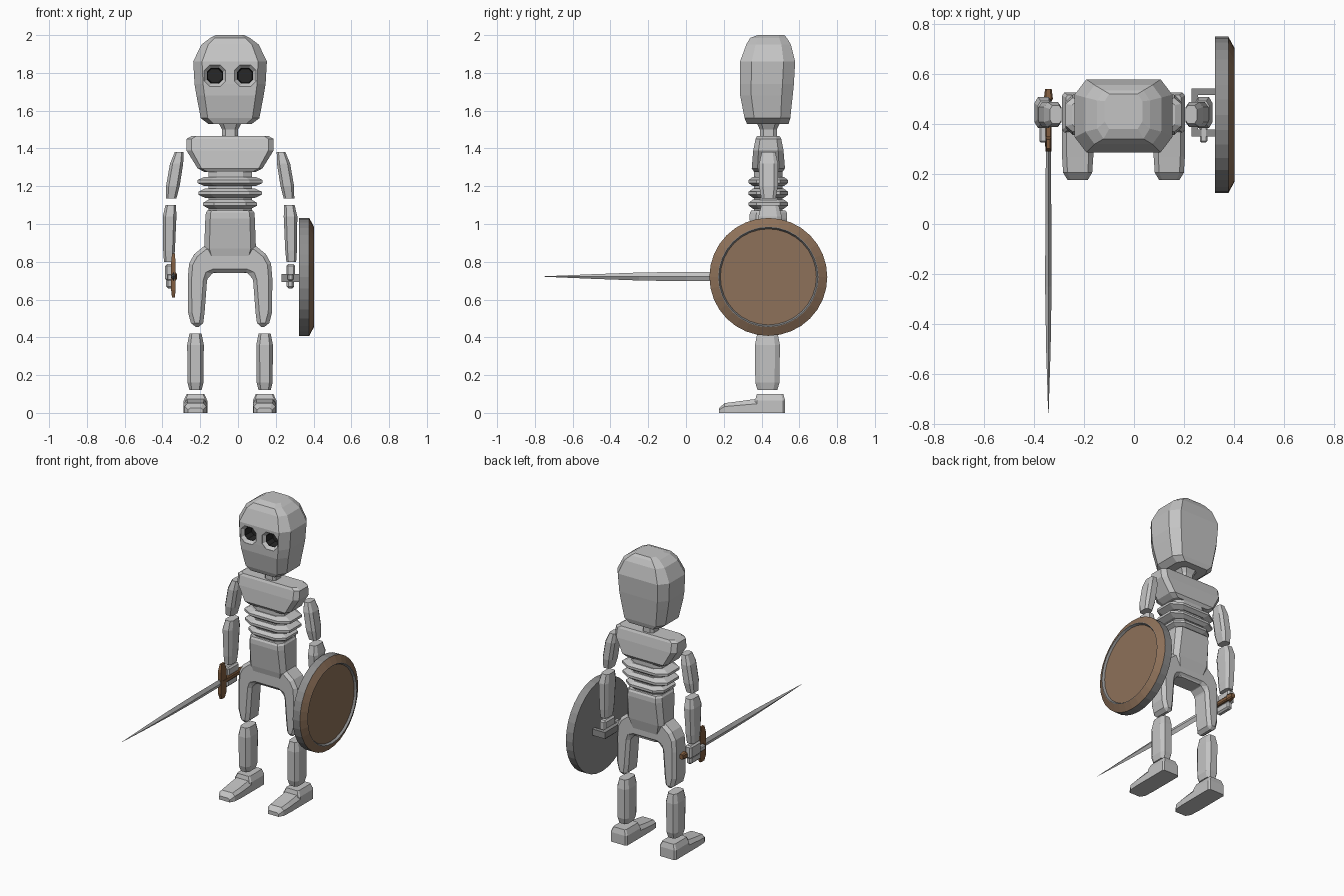
import bpy, bmesh, math

if "Cube" in bpy.data.objects:
    bpy.data.objects.remove(bpy.data.objects["Cube"])

C, Y = -0.042, 0.436          # body centre in x and y


def mat(name, rgb):
    m = bpy.data.materials.new(name)
    m.diffuse_color = (*rgb, 1)
    m.use_nodes = True
    m.node_tree.nodes["Principled BSDF"].inputs["Base Color"].default_value = m.diffuse_color
    return m


BONE = mat("pale grey", (0.55, 0.55, 0.55))
DARK = mat("socket black", (0.02, 0.02, 0.02))
IRON = mat("iron grey", (0.27, 0.27, 0.27))
WOOD = mat("shield wood", (0.27, 0.165, 0.10))
HILT = mat("hilt brown", (0.22, 0.11, 0.05))


def octagon(cx, cy, hx, hy, fx=0.4, fy=0.4):
    """Chamfered rectangle outline."""
    a, b = hx * (1 - fx), hy * (1 - fy)
    return [(cx + p, cy + q) for p, q in
            [(a, -hy), (hx, -b), (hx, b), (a, hy), (-a, hy), (-hx, b), (-hx, -b), (-a, -hy)]]


def circle(cx, cy, r, n):
    return [(cx + r * math.cos(2 * math.pi * i / n), cy + r * math.sin(2 * math.pi * i / n)) for i in range(n)]


def rect(cx, cy, hx, hy):
    return [(cx - hx, cy - hy), (cx + hx, cy - hy), (cx + hx, cy + hy), (cx - hx, cy + hy)]


def loft(name, sections, mats, axis="Z", rule=None, bevel=0):
    """Closed skin through (height, outline) sections stacked along an axis."""
    place = {"Z": lambda a, b, h: (a, b, h),
             "Y": lambda a, b, h: (a, h, b),
             "X": lambda a, b, h: (h, a, b)}[axis]
    bm = bmesh.new()
    rings = [[bm.verts.new(place(a, b, h)) for a, b in o] for h, o in sections]
    for r0, r1 in zip(rings, rings[1:]):
        for i in range(len(r0)):
            j = (i + 1) % len(r0)
            bm.faces.new((r0[i], r0[j], r1[j], r1[i]))
    bm.faces.new(rings[0])
    bm.faces.new(rings[-1])
    bmesh.ops.recalc_face_normals(bm, faces=bm.faces)
    if rule:
        for f in bm.faces:
            f.material_index = rule(f.calc_center_median())
    me = bpy.data.meshes.new(name)
    bm.to_mesh(me)
    bm.free()
    for m in mats:
        me.materials.append(m)
    ob = bpy.data.objects.new(name, me)
    bpy.context.collection.objects.link(ob)
    if bevel:
        mod = ob.modifiers.new("bevel", "BEVEL")
        mod.width, mod.segments = bevel, 1
        mod.limit_method, mod.angle_limit = "ANGLE", math.radians(40)
    return ob


def box(name, x0, x1, y0, y1, z0, z1, m, bevel=0.006):
    outline = rect((x0 + x1) / 2, (y0 + y1) / 2, abs(x1 - x0) / 2, (y1 - y0) / 2)
    return loft(name, [(z0, outline), (z1, outline)], [m], bevel=bevel)


# skull: z, y centre, half width, half depth
skull = [(1.53, .433, .115, .11), (1.56, .431, .155, .121), (1.68, .426, .178, .139),
         (1.74, .428, .188, .143), (1.86, .432, .195, .146), (1.95, .437, .152, .118),
         (1.985, .437, .105, .097), (2.0, .45, .075, .07)]
head = loft("head", [(z, octagon(C, y, hx, hy, .24, .42)) for z, y, hx, hy in skull], [BONE, DARK])

# eye sockets: sloped rim, then a dark hole
for s in (-1, 1):
    steps = [(.25, .058), (.287, .057), (.306, .042), (.308, .04), (.37, .036)]
    cutter = loft("socket_cutter", [(y, octagon(C + s * .08, 1.785, r, r, .5, .5)) for y, r in steps],
                  [BONE, DARK], "Y", rule=lambda c: 1 if c.y > .3065 else 0)
    cutter.hide_render = True
    cutter.hide_set(True)
    mod = head.modifiers.new("socket", "BOOLEAN")
    mod.operation, mod.solver, mod.object = "DIFFERENCE", "EXACT", cutter

# neck and chest
loft("neck", [(z, octagon(C, Y, hx, hy)) for z, hx, hy in
              [(1.44, .042, .045), (1.50, .042, .045), (1.54, .064, .064)]], [BONE])
loft("chest", [(z, octagon(C, Y, hx, hy, .12, .35)) for z, hx, hy in
               [(1.275, .135, .075), (1.295, .172, .088), (1.39, .231, .08), (1.45, .231, .068),
                (1.465, .205, .06)]], [BONE])

# spine with three flat ribs
loft("spine", [(z, octagon(C, Y, .115, .075)) for z in (1.05, 1.29)], [BONE])
for i, (z, hx) in enumerate([(1.225, .172), (1.163, .168), (1.105, .142)]):
    loft(f"rib_{i + 1}", [(z + dz, octagon(C, Y, hx * k, .104 * k)) for dz, k in
                          [(-.025, .78), (-.008, 1), (.008, 1), (.025, .78)]], [BONE])

# waist block tapering into the pelvis
loft("waist", [(z, octagon(C, Y, hx, hy, .2, .35)) for z, hx, hy in
               [(.74, .09, .05), (.87, .137, .08), (1.03, .131, .1), (1.06, .128, .098),
                (1.072, .12, .09)]], [BONE])

# hips and thighs: one arched front profile
half = [(.135, .885), (.19, .84), (.217, .79), (.224, .71), (.222, .53), (.202, .456),
        (.145, .456), (.135, .53), (.122, .70), (.112, .73), (.085, .742)]
arch = [(C + x, z) for x, z in half] + [(C - x, z) for x, z in reversed(half)]
loft("hips_and_thighs", [(.365, arch), (.50, arch)], [BONE], "Y", bevel=.02)

for s, side in ((-1, "right"), (1, "left")):
    leg = C + s * .183
    # lower leg
    loft(f"{side}_shin", [(z, octagon(leg, .431, hx, hy)) for z, hx, hy in
                          [(.12, .032, .052), (.16, .042, .064), (.36, .044, .066), (.42, .032, .054)]], [BONE])
    # foot: heel block and sloping toe
    loft(f"{side}_heel", [(z, octagon(leg, .445, hx, hy, .15, .15)) for z, hx, hy in
                          [(0, .0625, .08), (.065, .0625, .08), (.10, .047, .07)]], [BONE])
    toe = [(.175, .04, .025), (.205, .058, .052), (.27, .0625, .06), (.38, .0625, .075)]
    loft(f"{side}_toe", [(y, [(leg - w, 0), (leg + w, 0), (leg + w, h * .65), (leg + w * .7, h),
                              (leg - w * .7, h), (leg - w, h * .65)]) for y, w, h in toe], [BONE], "Y")
    # arm
    loft(f"{side}_upper_arm", [(z, octagon(C + s * d, .437, hx, hy)) for z, d, hx, hy in
                               [(1.135, .312, .028, .038), (1.20, .303, .036, .05), (1.32, .283, .035, .05),
                                (1.38, .27, .023, .036)]], [BONE])
    loft(f"{side}_forearm", [(z, octagon(C + s * d, .445, hx, hy)) for z, d, hx, hy in
                             [(.80, .324, .026, .044), (.86, .323, .031, .052), (1.04, .32, .036, .062),
                              (1.10, .314, .028, .046)]], [BONE])
    # hand: palm, curled fingers, thumb
    def at(d): return C + s * d
    box(f"{side}_palm", at(.298), at(.345), .385, .50, .70, .787, BONE, .01)
    box(f"{side}_fingers", at(.30), at(.338), .375, .49, .658, .71, BONE, .01)
    box(f"{side}_thumb", at(.305), at(.335), .325, .40, .70, .735, BONE, .006)

# sword held forward in the right hand
SX, SZ = -.342, .722
blade = [(.30, .010, .025), (.0, .012, .025), (-.25, .013, .021), (-.5, .009, .012), (-.755, .001, .001)]
loft("sword_blade", [(y, [(SX + hx, SZ), (SX, SZ + hz), (SX - hx, SZ), (SX, SZ - hz)])
                     for y, hx, hz in blade], [BONE], "Y")
loft("sword_guard", [(z, rect(SX, .32, .012 * k, .03 * k)) for z, k in
                     [(.61, .6), (.65, 1), (.795, 1), (.845, .6)]], [HILT])
loft("sword_handle", [(y, octagon(SX, SZ, .013 * k, .016 * k)) for y, k in
                      [(.31, 1), (.49, 1), (.50, 1.4), (.54, 1)]], [HILT], "Y")

# shield on the left hand: bevelled rim with a sunken wooden face
loft("shield", [(x, circle(Y, .72, r, 32)) for x, r in
                [(.323, .312), (.377, .312), (.402, .266), (.402, .262), (.388, .254)]],
     [IRON, WOOD], "X", rule=lambda c: 1 if .386 < c.x < .39 else 0)
# shield grip: two posts and a bar
for i, y in enumerate((.35, .515)):
    box(f"shield_post_{i + 1}", .229, .33, y, y + .027, .692, .735, IRON, 0)
box("shield_grip", .229, .256, .377, .515, .692, .735, IRON, 0)
